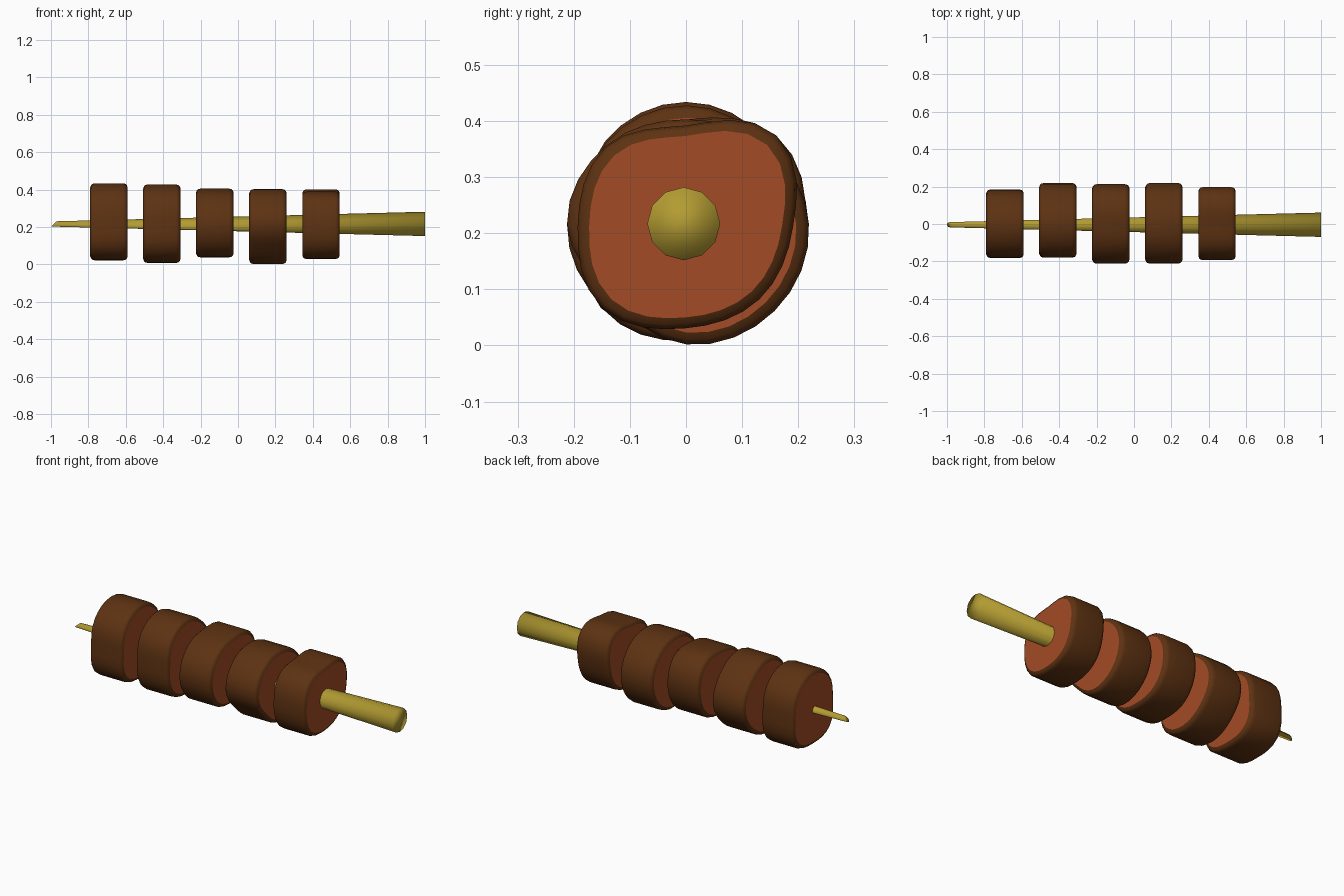
import bpy, bmesh, math

if "Cube" in bpy.data.objects:
    bpy.data.objects.remove(bpy.data.objects["Cube"])


def material(name, rgb):
    m = bpy.data.materials.new(name)
    m.diffuse_color = (*rgb, 1)
    m.use_nodes = True
    m.node_tree.nodes["Principled BSDF"].inputs["Base Color"].default_value = m.diffuse_color
    return m


wood = material("olive wood", (0.45, 0.33, 0.032))
crust = material("seared brown", (0.11, 0.032, 0.006))
inner = material("meat red", (0.37, 0.07, 0.019))
ZC = 0.217


def finish(name, bm, mats):
    bmesh.ops.recalc_face_normals(bm, faces=bm.faces[:])
    me = bpy.data.meshes.new(name)
    bm.to_mesh(me)
    bm.free()
    for m in mats:
        me.materials.append(m)
    ob = bpy.data.objects.new(name, me)
    bpy.context.collection.objects.link(ob)


def loft(rings):
    """Skin a list of closed point rings and cap both ends."""
    bm = bmesh.new()
    vs = [[bm.verts.new(p) for p in r] for r in rings]
    n = len(vs[0])
    for a, b in zip(vs, vs[1:]):
        for i in range(n):
            j = (i + 1) % n
            bm.faces.new((a[i], a[j], b[j], b[i])).smooth = True
    caps = [bm.faces.new(vs[0]), bm.faces.new(vs[-1])]
    return bm, caps


def outline(radii, y0, y1, z0, z1, n=32):
    """Smooth closed outline through eight radii, fitted to its bounds."""
    pts = []
    for i in range(n):
        s = i * 8 / n
        k, t = int(s), s - int(s)
        a, b, c, d = (radii[(k + o) % 8] for o in (-1, 0, 1, 2))
        r = b + 0.5 * t * (c - a + t * (2*a - 5*b + 4*c - d + t * (3*(b - c) + d - a)))
        w = 2 * math.pi * i / n
        pts.append((r * math.cos(w), r * math.sin(w)))
    ys, zs = [p[0] for p in pts], [p[1] for p in pts]

    def fit(v, vals, lo, hi):
        return lo + (v - min(vals)) / (max(vals) - min(vals)) * (hi - lo)
    return [(fit(y, ys, y0, y1), fit(z, zs, z0, z1)) for y, z in pts]


# Tapered skewer with a slanted thin tip
def ring(x, r, slant=0.0):
    out = []
    for i in range(12):
        w = 2 * math.pi * i / 12
        out.append((x + slant * (1 + math.sin(w)) / 2,
                    -0.004 + r * math.cos(w), ZC + r * math.sin(w)))
    return out


bm, caps = loft([ring(-1, 0.014, 0.03), ring(1, 0.065)])
for f in caps:
    f.smooth = True
finish("skewer", bm, [wood])

# Meat chunks: start x, radii every 45 degrees from +y, bounds (y, z)
chunks = [
    (-0.79, (.183, .205, .216, .205, .180, .215, .197, .215), (-.182, .185, .022, .434)),
    (-0.507, (.218, .205, .213, .205, .180, .212, .207, .200), (-.180, .219, .008, .428)),
    (-0.224, (.210, .225, .188, .200, .212, .205, .178, .195), (-.212, .213, .038, .406)),
    (0.06, (.218, .200, .188, .200, .212, .188, .217, .222), (-.212, .219, .002, .403)),
    (0.344, (.194, .232, .182, .202, .193, .210, .185, .188), (-.193, .197, .029, .402)),
]
# Rounded rim profile: distance from the cut face, shrink factor
rim = [(0, 0.895), (0.005, 0.955), (0.012, 0.985), (0.025, 1.0)]
W = 0.2
for k, (x, radii, bounds) in enumerate(chunks):
    o = outline(radii, *bounds)
    cy = (bounds[0] + bounds[1]) / 2
    cz = (bounds[2] + bounds[3]) / 2
    prof = [(x + d, s) for d, s in rim] + [(x + W - d, s) for d, s in reversed(rim)]
    bm, caps = loft([[(px, cy + (y - cy) * s, cz + (z - cz) * s) for y, z in o]
                     for px, s in prof])
    for f in caps:          # cut faces
        f.material_index = 1
        f.smooth = False
    finish(f"meat_chunk_{k + 1}", bm, [crust, inner])
